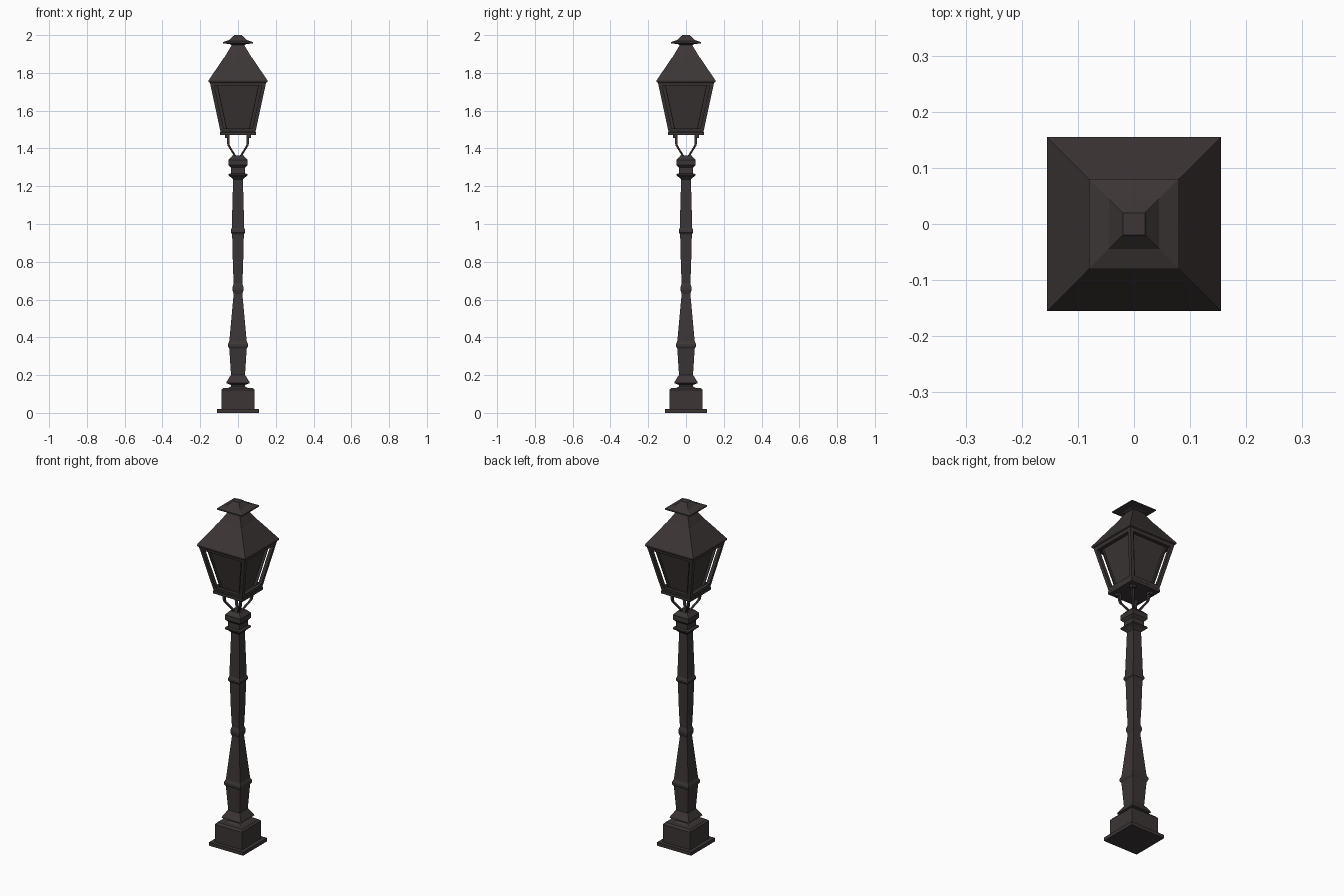
import bpy, bmesh
from mathutils import Vector

if "Cube" in bpy.data.objects:
    bpy.data.objects.remove(bpy.data.objects["Cube"])

iron = bpy.data.materials.new("dark iron")
iron.diffuse_color = (0.045, 0.036, 0.036, 1)
iron.use_nodes = True
iron.node_tree.nodes["Principled BSDF"].inputs["Base Color"].default_value = iron.diffuse_color


def finish(name, bm):
    bmesh.ops.recalc_face_normals(bm, faces=bm.faces)
    me = bpy.data.meshes.new(name)
    bm.to_mesh(me)
    bm.free()
    me.materials.append(iron)
    ob = bpy.data.objects.new(name, me)
    bpy.context.collection.objects.link(ob)
    return ob


def loft(bm, rings):
    """Skin rectangles (cx, cy, z, half_x, half_y) from bottom to top."""
    loops = []
    for cx, cy, z, hx, hy in rings:
        loops.append([bm.verts.new((cx + sx * hx, cy + sy * hy, z))
                      for sx, sy in ((-1, -1), (1, -1), (1, 1), (-1, 1))])
    for a, b in zip(loops, loops[1:]):
        for i in range(4):
            j = (i + 1) % 4
            bm.faces.new((a[i], a[j], b[j], b[i]))
    bm.faces.new(loops[0][::-1])
    bm.faces.new(loops[-1])


def square_turning(name, profile):
    """Square-section part from (half width, z) pairs."""
    bm = bmesh.new()
    loft(bm, [(0, 0, z, r, r) for r, z in profile])
    return finish(name, bm)


CORNERS = ((-1, -1), (1, -1), (1, 1), (-1, 1))

# Pedestal
square_turning("base_plate", [(.11, 0), (.11, .02)])
square_turning("pedestal", [(.088, .02), (.088, .122), (.078, .133)])

# Column with collars, all square in section
square_turning("column", [
    (.05, .133), (.036, .14), (.036, .148), (.062, .157), (.06, .165), (.04, .198),
    (.037, .2), (.046, .34), (.053, .352), (.053, .365), (.046, .38),
    (.023, .63), (.029, .65), (.029, .665), (.023, .685), (.027, .78),
    (.031, .945), (.038, .955), (.038, .968), (.033, .98), (.026, 1.235)])
square_turning("capital", [
    (.026, 1.235), (.035, 1.245), (.05, 1.257), (.05, 1.265), (.037, 1.268),
    (.037, 1.298), (.05, 1.312), (.05, 1.34), (.03, 1.362)])

# Four bent arms on the diagonals
bm = bmesh.new()
for sx, sy in CORNERS:
    loft(bm, [(sx * d, sy * d, z, .006, .006) for d, z in
              ((.012, 1.355), (.049, 1.415), (.052, 1.43), (.052, 1.465))])
    loft(bm, [(sx * .058, sy * .058, z, .012, .012) for z in (1.455, 1.475)])
finish("arms", bm)

# Lantern floor
square_turning("lantern_floor", [(.095, 1.47), (.095, 1.485), (.09, 1.49), (.09, 1.5)])

# Lantern frame: corner posts plus top and bottom rails
Z0, Z1, W0, W1, T = 1.485, 1.755, .092, .15, .010


def half(z):
    return W0 + (W1 - W0) * (z - Z0) / (Z1 - Z0)


bm = bmesh.new()
for sx, sy in CORNERS:
    loft(bm, [(sx * (half(z) - T), sy * (half(z) - T), z, T, T) for z in (Z0, Z1)])
for za, zb in ((Z0, Z0 + .02), (Z1 - .025, Z1)):
    for s in (-1, 1):
        loft(bm, [(0, s * (half(z) - T), z, half(z), T) for z in (za, zb)])
        loft(bm, [(s * (half(z) - T), 0, z, T, half(z)) for z in (za, zb)])
finish("lantern_frame", bm)

# Recessed panes, set in from the posts
bm = bmesh.new()
for s in (-1, 1):
    loft(bm, [(0, s * (half(z) - .036), z, half(z) - .019, .002) for z in (Z0, Z1)])
    loft(bm, [(s * (half(z) - .036), 0, z, .002, half(z) - .019) for z in (Z0, Z1)])
finish("lantern_panes", bm)

# Roof and chimney cap
square_turning("roof", [(.15, 1.748), (.155, 1.752), (.155, 1.762), (.078, 1.875),
                        (.072, 1.882), (.03, 1.952)])
square_turning("chimney_cap", [(.03, 1.945), (.045, 1.953), (.08, 1.956), (.08, 1.963),
                               (.045, 1.975), (.022, 1.997), (.02, 2.0)])
